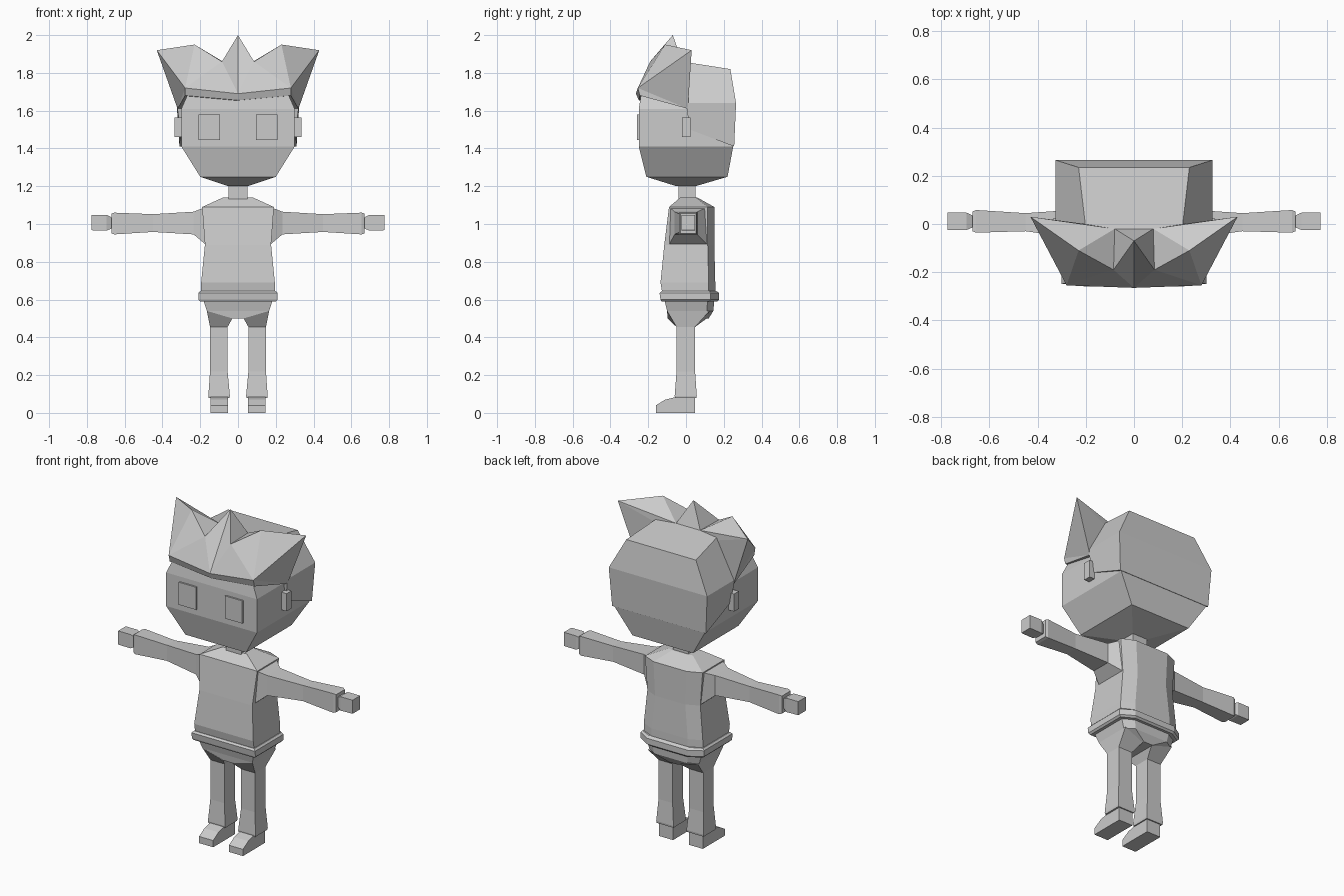
import bpy, bmesh

if "Cube" in bpy.data.objects:
    bpy.data.objects.remove(bpy.data.objects["Cube"])

grey = bpy.data.materials.new("plain_grey")
grey.diffuse_color = (0.6, 0.6, 0.6, 1)
grey.use_nodes = True
grey.node_tree.nodes["Principled BSDF"].inputs["Base Color"].default_value = grey.diffuse_color


def build(name, verts, faces, mirror=False):
    """Flat-shaded mesh part, optionally mirrored across x."""
    bm = bmesh.new()
    vs = [bm.verts.new(v) for v in verts]
    for f in faces:
        bm.faces.new([vs[i] for i in f])
    bmesh.ops.recalc_face_normals(bm, faces=bm.faces)
    me = bpy.data.meshes.new(name)
    bm.to_mesh(me)
    bm.free()
    me.materials.append(grey)
    ob = bpy.data.objects.new(name, me)
    bpy.context.collection.objects.link(ob)
    if mirror:
        ob.modifiers.new("mirror", 'MIRROR').use_mirror_merge = False
    return ob


def loft(name, rings, mirror=False):
    """Skin a list of equal-length rings and cap both ends."""
    n = len(rings[0])
    verts = [p for r in rings for p in r]
    faces = [tuple(range(n)), tuple(range(len(verts) - n, len(verts)))]
    for k in range(len(rings) - 1):
        for i in range(n):
            j = (i + 1) % n
            faces.append((k*n + i, k*n + j, (k+1)*n + j, (k+1)*n + i))
    return build(name, verts, faces, mirror)


def rect_z(z, x0, x1, y0, y1):
    return [(x0, y0, z), (x1, y0, z), (x1, y1, z), (x0, y1, z)]


def rect_x(x, y0, y1, z0, z1):
    return [(x, y0, z0), (x, y1, z0), (x, y1, z1), (x, y0, z1)]


def box(name, x0, x1, y0, y1, z0, z1, mirror=False):
    return loft(name, [rect_z(z0, x0, x1, y0, y1), rect_z(z1, x0, x1, y0, y1)], mirror)


def six(z, h, yf, ys, yb, hb):
    """Body ring with a chamfered back."""
    return [(-h, yf, z), (h, yf, z), (h, ys, z), (hb, yb, z), (-hb, yb, z), (-h, ys, z)]


# Head
loft("head", [rect_z(z, -h, h, a, b) for z, h, a, b in [
    (1.20, .05, -.05, .05), (1.25, .20, -.21, .22), (1.41, .30, -.25, .25),
    (1.61, .30, -.25, .25), (1.70, .26, -.235, .22), (1.77, .20, -.16, .18)]])
box("eye", .095, .21, -.26, -.245, 1.445, 1.58, True)
box("ear", .28, .335, -.02, .025, 1.46, 1.565, True)

# Hair covering the back of the head
loft("back_hair", [
    [(-f[0], f[1], f[2]), f, b, (-b[0], b[1], b[2])] for f, b in [
        ((.305, .02, 1.50), (.31, .255, 1.41)),
        ((.325, .0, 1.64), (.325, .265, 1.64)),
        ((.20, -.02, 1.86), (.23, .235, 1.82))]])

# Spiky fringe: half outline, mirrored by hand so the centre stays welded
half = {
    "B": (.28, -.255, 1.72), "L": (.28, -.245, 1.68), "S": (.32, .01, 1.61),
    "T": (.43, .03, 1.92), "P": (.23, -.11, 1.95), "V": (.085, -.19, 1.86),
    "D": (.08, -.02, 1.86), "E": (.20, .0, 1.84)}
centre = {"A": (0, -.265, 1.69), "K": (0, -.25, 1.655), "C": (0, -.07, 2.0)}
index, fringe = {}, []
for k, p in centre.items():
    index[k] = index[k.lower()] = len(fringe)
    fringe.append(p)
for k, p in half.items():
    index[k] = len(fringe)
    fringe.append(p)
    index[k.lower()] = len(fringe)
    fringe.append((-p[0], p[1], p[2]))
sides = "ABV BPV BTP AVC BST LSB KLBA CVD VPD PTD TED TSE".split()
names = sides + [s.lower() for s in sides] + ["CDd", "DESsed", "KLSsl"]
build("fringe", fringe, [[index[c] for c in s] for s in names])

# Neck, torso, belt and hips
box("neck", -.05, .05, -.04, .05, 1.12, 1.22)
loft("torso", [six(*r) for r in [
    (.63, .195, -.125, .12, .155, .12), (.69, .195, -.135, .12, .155, .12),
    (.89, .175, -.115, .115, .15, .10), (1.09, .19, -.09, .115, .15, .11),
    (1.14, .08, -.03, .05, .06, .05)]])
loft("belt", [six(*r) for r in [
    (.59, .20, -.13, .125, .165, .13), (.60, .21, -.135, .13, .175, .135),
    (.635, .21, -.14, .13, .175, .135), (.645, .20, -.13, .125, .16, .13)]])
loft("hips", [six(*r) for r in [
    (.60, .185, -.115, .115, .15, .12), (.54, .165, -.10, .11, .145, .11),
    (.50, .035, -.095, .10, .12, .03)]])

# Legs: slanted thigh, straight shin, flared cuff
thigh = [(.03, -.098, .50), (.165, -.10, .54), (.165, .125, .54), (.03, .11, .50)]
loft("leg", [thigh] + [rect_z(*r) for r in [
    (.455, .055, .148, -.05, .048), (.22, .055, .148, -.05, .048),
    (.09, .043, .157, -.06, .057), (.078, .045, .155, -.058, .055)]], True)
loft("foot", [[(x, -.16, 0), (x, -.16, .04), (x, -.11, .07), (x, -.05, .085),
               (x, .048, .085), (x, .048, 0)] for x in (.052, .145)], True)

# Arms and hands
loft("arm", [rect_x(*r) for r in [
    (.17, -.09, .115, .89, 1.09), (.235, -.06, .06, .945, 1.065),
    (.45, -.03, .045, .958, 1.052), (.655, -.036, .058, .945, 1.06),
    (.67, -.03, .052, .95, 1.055)]], True)
loft("hand", [rect_x(*r) for r in [
    (.66, -.01, .03, .98, 1.03), (.695, -.025, .047, .965, 1.048),
    (.775, -.025, .047, .967, 1.048)]], True)
